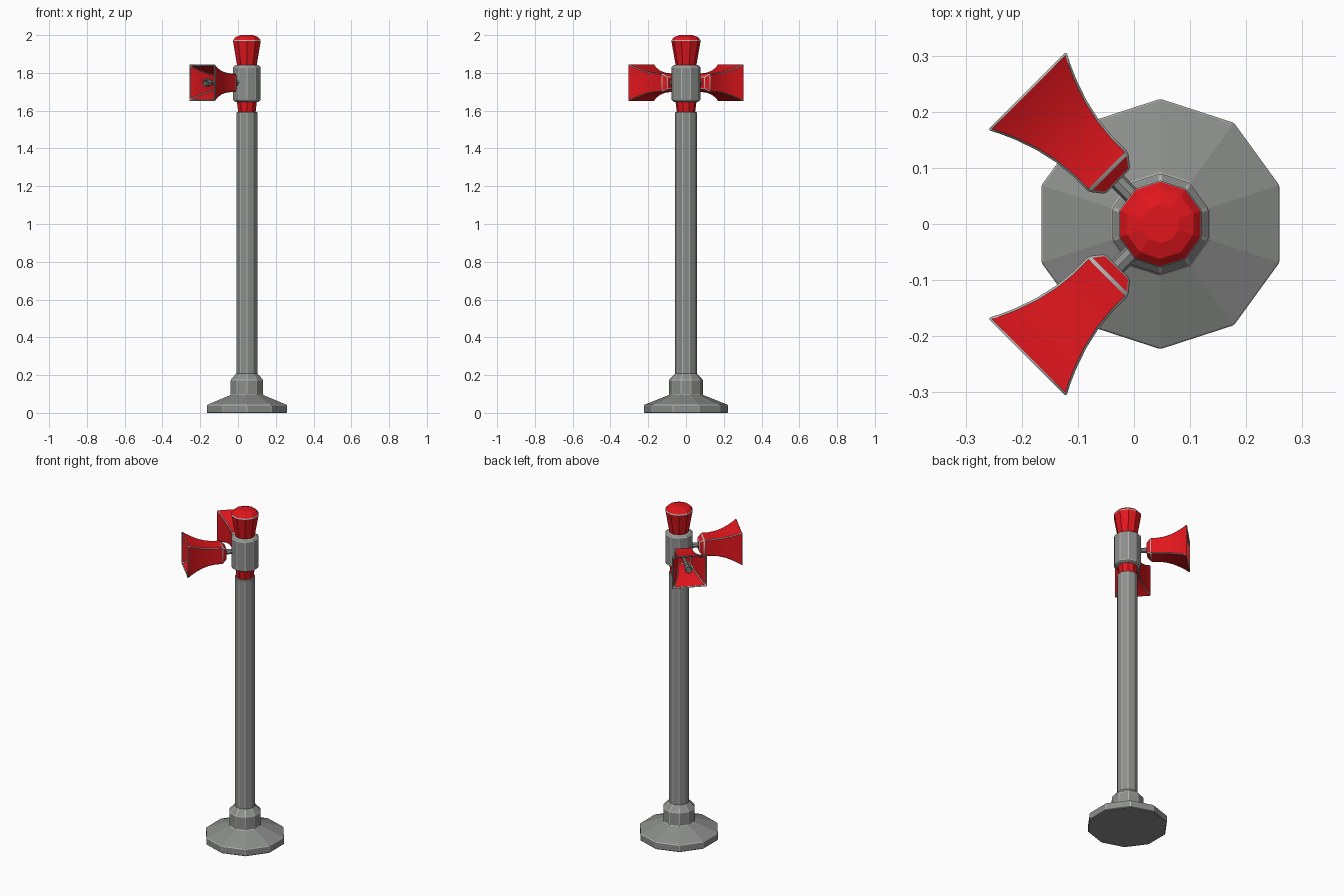
import bpy, bmesh, math
from mathutils import Matrix

if "Cube" in bpy.data.objects:
    bpy.data.objects.remove(bpy.data.objects["Cube"])

AX = 0.047      # x of the pole axis
HZ = 1.748      # height of the horn axes


def material(name, col):
    m = bpy.data.materials.new(name)
    m.diffuse_color = (*col, 1)
    m.use_nodes = True
    m.node_tree.nodes["Principled BSDF"].inputs["Base Color"].default_value = m.diffuse_color
    return m


RED = material("red_paint", (0.75, 0.008, 0.012))
GREY = material("grey_metal", (0.26, 0.27, 0.26))
TRIM = material("pale_edge", (0.45, 0.45, 0.44))


def loft(name, rings, mat, matrix, bevel, angle, trim_ring=None):
    """Skin a list of equal-length point rings, cap both ends, pale bevelled edges."""
    bm = bmesh.new()
    loops = [[bm.verts.new(p) for p in ring] for ring in rings]
    n = len(loops[0])
    for k, (a, b) in enumerate(zip(loops, loops[1:])):
        for i in range(n):
            j = (i + 1) % n
            f = bm.faces.new((a[i], a[j], b[j], b[i]))
            f.material_index = 1 if k == trim_ring else 0
    bm.faces.new(loops[0][::-1])
    bm.faces.new(loops[-1])
    bmesh.ops.recalc_face_normals(bm, faces=bm.faces)
    me = bpy.data.meshes.new(name)
    bm.to_mesh(me)
    bm.free()
    me.materials.append(mat)
    me.materials.append(TRIM)
    ob = bpy.data.objects.new(name, me)
    bpy.context.collection.objects.link(ob)
    ob.matrix_world = matrix
    if bevel:
        mod = ob.modifiers.new("edge_trim", 'BEVEL')
        mod.width = bevel
        mod.segments = 1
        mod.limit_method = 'ANGLE'
        mod.angle_limit = math.radians(angle)
        mod.use_clamp_overlap = False
        mod.material = 1
    return ob


def turned(name, profile, mat, sides=10, bevel=0.003, angle=25, matrix=None):
    """Faceted turned part from (radius, height) pairs, a corner facing +y."""
    rings = [[(r * math.cos(a), r * math.sin(a), z)
              for a in (math.pi / 2 + 2 * math.pi * i / sides for i in range(sides))]
             for r, z in profile]
    return loft(name, rings, mat, matrix or Matrix.Translation((AX, 0, 0)), bevel, angle)


# Pole parts
turned("base", [(0.223, 0), (0.223, 0.042), (0.09, 0.095), (0.09, 0.175), (0.056, 0.212)], GREY)
turned("pole", [(0.058, 0.2), (0.058, 1.593)], GREY)
turned("red_neck", [(0.048, 1.588), (0.057, 1.66)], RED, bevel=0)
turned("sleeve", [(0.06, 1.645), (0.077, 1.655), (0.077, 1.832), (0.062, 1.842)], GREY, angle=30)
turned("top_cap", [(0.052, 1.825), (0.078, 1.972), (0.062, 1.99), (0.034, 2.0)], RED,
       bevel=0.004, angle=45)

# Horn: (distance from pole, half width), outer skin then back down the inside
outer = [(0.107, 0.031), (0.131, 0.05), (0.17, 0.050), (0.21, 0.054),
         (0.25, 0.063), (0.29, 0.077), (0.315, 0.088), (0.336, 0.099)]
inner = [(t, s - 0.009) for t, s in reversed(outer[1:])]
inner[-1] = (0.14, inner[-1][1])
horn_rings = [[(t, s * a, s * b) for a, b in ((-1, -1), (1, -1), (1, 1), (-1, 1))]
              for t, s in outer + inner]

for side, deg in (("left", 135), ("right", -135)):
    place = Matrix.Translation((AX, 0, HZ)) @ Matrix.Rotation(math.radians(deg), 4, 'Z')
    horn = loft(f"horn_{side}", horn_rings, RED, place, 0.004, 35, len(outer) - 1)
    bpy.ops.object.select_all(action='DESELECT')
    horn.select_set(True)
    bpy.context.view_layer.objects.active = horn
    bpy.ops.object.shade_smooth_by_angle(angle=math.radians(30))
    along = place @ Matrix.Rotation(math.pi / 2, 4, 'Y')
    # Bracket to the pole, and the driver stem with its hollow tip inside the horn
    turned(f"bracket_{side}", [(0.015, 0.06), (0.015, 0.115)], GREY, 8, 0, matrix=along)
    turned(f"driver_{side}", [(0.011, 0.135), (0.011, 0.27), (0.022, 0.285), (0.022, 0.31),
                              (0.016, 0.31), (0.012, 0.29)], GREY, 8, 0, matrix=along)
